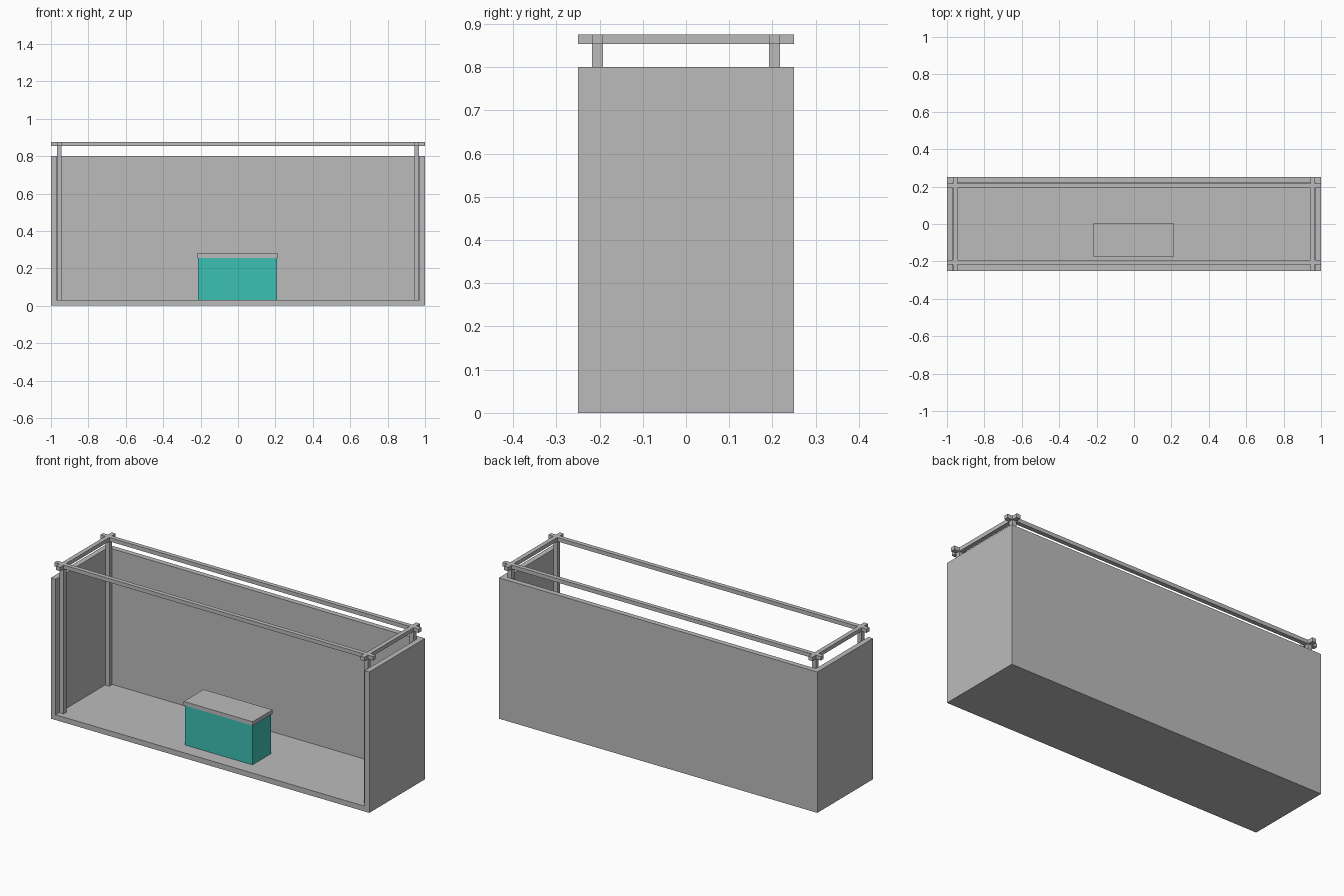
import bpy
import bmesh
from mathutils import Vector

if "Cube" in bpy.data.objects:
    bpy.data.objects.remove(bpy.data.objects["Cube"])


def material(name, rgb):
    m = bpy.data.materials.new(name)
    m.diffuse_color = (*rgb, 1.0)
    m.use_nodes = True
    m.node_tree.nodes["Principled BSDF"].inputs["Base Color"].default_value = m.diffuse_color
    return m


GREY = material("light grey", (0.50, 0.50, 0.50))
TEAL = material("teal", (0.045, 0.53, 0.45))


def box(name, lo, hi, mat):
    """Box between two opposite corners."""
    lo, hi = Vector(lo), Vector(hi)
    mesh = bpy.data.meshes.new(name)
    bm = bmesh.new()
    bmesh.ops.create_cube(bm, size=1.0)
    for v in bm.verts:
        v.co = Vector([(lo[i] + hi[i]) / 2 + v.co[i] * (hi[i] - lo[i]) for i in range(3)])
    bm.to_mesh(mesh)
    bm.free()
    mesh.materials.append(mat)
    obj = bpy.data.objects.new(name, mesh)
    bpy.context.collection.objects.link(obj)
    return obj


# Booth shell: floor, back and two side walls, open at front and top
WALL = 0.03
shell = box("booth_shell", (-1, -0.25, 0), (1, 0.25, 0.80), GREY)
cutter = box("shell_cutter", (-1 + WALL, -0.5, WALL), (1 - WALL, 0.25 - WALL, 1.0), GREY)
cutter.hide_render = True
cut = shell.modifiers.new("hollow", 'BOOLEAN')
cut.operation = 'DIFFERENCE'
cut.solver = 'EXACT'
cut.object = cutter
bpy.context.view_layer.objects.active = shell
bpy.ops.object.modifier_apply(modifier=cut.name)
bpy.data.objects.remove(cutter)

# Corner posts and the crossing rails above them
PX, PY, H = 0.956, 0.205, 0.0125
R0, R1 = 0.853, 0.875
for sx, side in ((-1, "left"), (1, "right")):
    x = sx * PX
    box(f"{side}_rail", (x - H, -0.25, R0), (x + H, 0.25, R1), GREY)
    for sy, end in ((-1, "front"), (1, "back")):
        y = sy * PY
        box(f"{end}_{side}_post", (x - H, y - H, WALL), (x + H, y + H, R0), GREY)
for sy, end in ((-1, "front"), (1, "back")):
    y = sy * PY
    box(f"{end}_rail", (-1, y - H, R0), (1, y + H, R1), GREY)

# Counter with overhanging top
box("counter_body", (-0.214, -0.169, WALL), (0.209, -0.001, 0.256), TEAL)
box("counter_top", (-0.219, -0.174, 0.256), (0.214, 0.004, 0.278), GREY)
